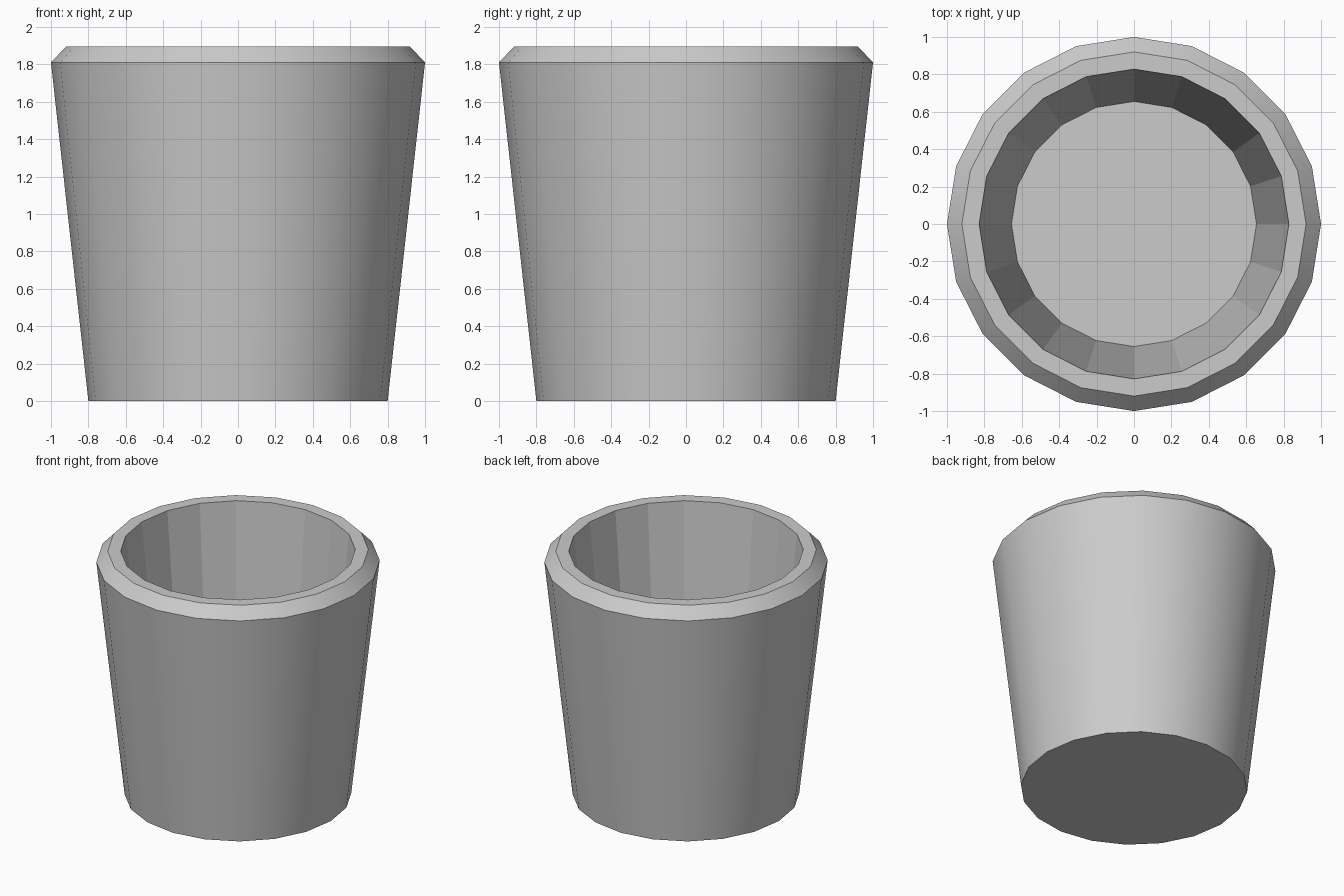
import bpy, bmesh, math

if "Cube" in bpy.data.objects:
    bpy.data.objects.remove(bpy.data.objects["Cube"])

SIDES = 20
# Profile (radius, height): base, outer wall, bevelled lip, rim, inner wall to floor
PROFILE = [(0.80, 0.0), (1.0, 1.81), (0.92, 1.895), (0.828, 1.895), (0.655, 0.12)]
SMOOTH_BANDS = {0, 1}  # outer wall and bevel are smooth, the rest is faceted

bm = bmesh.new()
rings = []
for r, z in PROFILE:
    rings.append([bm.verts.new((r * math.cos(a), r * math.sin(a), z))
                  for a in (2 * math.pi * i / SIDES for i in range(SIDES))])

# Wall bands
for b in range(len(rings) - 1):
    lo, hi = rings[b], rings[b + 1]
    for i in range(SIDES):
        j = (i + 1) % SIDES
        f = bm.faces.new((lo[i], lo[j], hi[j], hi[i]))
        f.smooth = b in SMOOTH_BANDS

# Underside and inner floor
bm.faces.new(rings[0][::-1])
bm.faces.new(rings[-1])

# Keep the horizontal ring edges crisp
for e in bm.edges:
    if abs(e.verts[0].co.z - e.verts[1].co.z) < 1e-5:
        e.smooth = False

mesh = bpy.data.meshes.new("cup")
bm.to_mesh(mesh)
bm.free()
cup = bpy.data.objects.new("cup", mesh)
bpy.context.collection.objects.link(cup)
